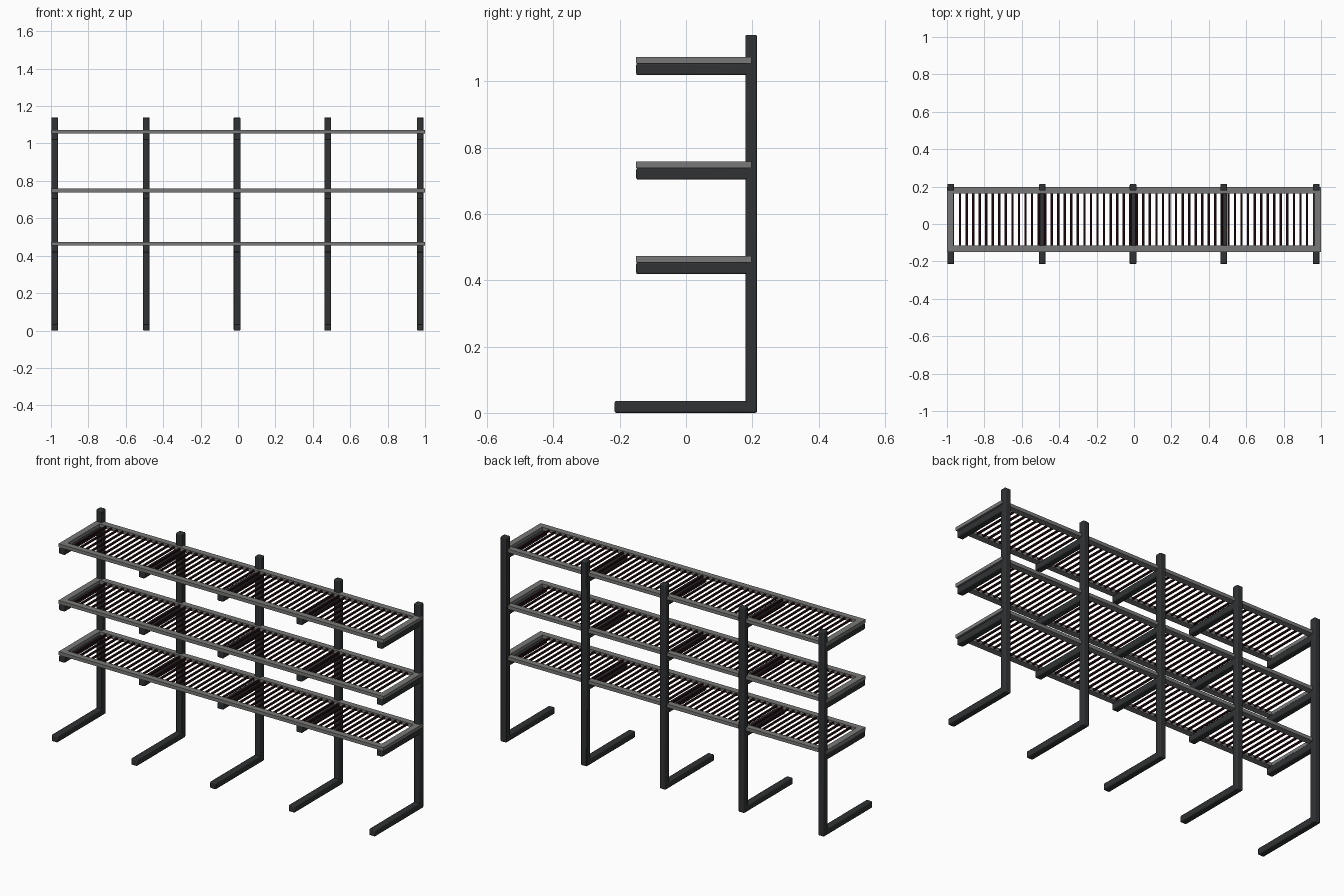
import bpy
from mathutils import Vector

if "Cube" in bpy.data.objects:
    bpy.data.objects.remove(bpy.data.objects["Cube"], do_unlink=True)


def material(name, rgb, rough=0.6):
    m = bpy.data.materials.new(name)
    m.use_nodes = True
    m.diffuse_color = (*rgb, 1)
    bsdf = next(n for n in m.node_tree.nodes if n.type == 'BSDF_PRINCIPLED')
    bsdf.inputs["Base Color"].default_value = (*rgb, 1)
    bsdf.inputs["Roughness"].default_value = rough
    return m


DARK = material("charcoal steel", (0.03, 0.032, 0.033))
GREY = material("grey steel", (0.19, 0.19, 0.188))
ROD = material("dark maroon", (0.03, 0.006, 0.008))


def box(name, lo, hi, mat, bevel=0.0):
    """Box between two corners, with optionally rounded edges."""
    lo, hi = Vector(lo), Vector(hi)
    bpy.ops.mesh.primitive_cube_add(size=1, location=(lo + hi) / 2)
    ob = bpy.context.object
    ob.name = name
    ob.scale = hi - lo
    bpy.ops.object.transform_apply(location=False, rotation=False, scale=True)
    ob.data.materials.append(mat)
    if bevel:
        mod = ob.modifiers.new("rounded edges", 'BEVEL')
        mod.width = bevel
        mod.segments = 2
        bpy.ops.object.shade_smooth_by_angle()
    return ob


def rod(name, x, z, y0, y1, radius):
    """Round bar running front to back."""
    bpy.ops.mesh.primitive_cylinder_add(
        vertices=10, radius=radius, depth=y1 - y0,
        location=(x, (y0 + y1) / 2, z), rotation=(1.5708, 0, 0))
    ob = bpy.context.object
    ob.name = name
    ob.data.materials.append(ROD)
    bpy.ops.object.shade_smooth_by_angle()
    return ob


TUBE = 0.036
HALF = TUBE / 2
post_xs = [-0.98, -0.49, -0.005, 0.48, 0.975]
arm_bottoms = [0.418, 0.703, 1.018]
FRONT, BACK = -0.15, 0.198
RAIL = 0.034

# Uprights with their feet and shelf arms
for x in post_xs:
    box("post", (x - HALF, 0.179, 0), (x + HALF, 0.214, 1.14), DARK, 0.005)
    box("foot", (x - HALF, -0.215, 0), (x + HALF, 0.19, TUBE), DARK, 0.005)
    for z in arm_bottoms:
        box("shelf_arm", (x - HALF, FRONT, z), (x + HALF, 0.19, z + TUBE), DARK, 0.005)

# Shelves: a grey frame filled with rods
for z in arm_bottoms:
    z0, z1 = z + TUBE, z + TUBE + 0.019
    box("front_rail", (-1, FRONT, z0), (1, FRONT + RAIL, z1), GREY)
    box("back_rail", (-1, BACK - RAIL, z0), (1, BACK, z1), GREY)
    for name, x in (("right_end_rail", -1), ("left_end_rail", 1 - RAIL)):
        box(name, (x, FRONT + RAIL, z0), (x + RAIL, BACK - RAIL, z1), GREY)
    for i in range(54):
        rod("shelf_rod", -0.93 + i * 0.035, (z0 + z1) / 2,
            FRONT + RAIL / 2, BACK - RAIL / 2, 0.0065)
